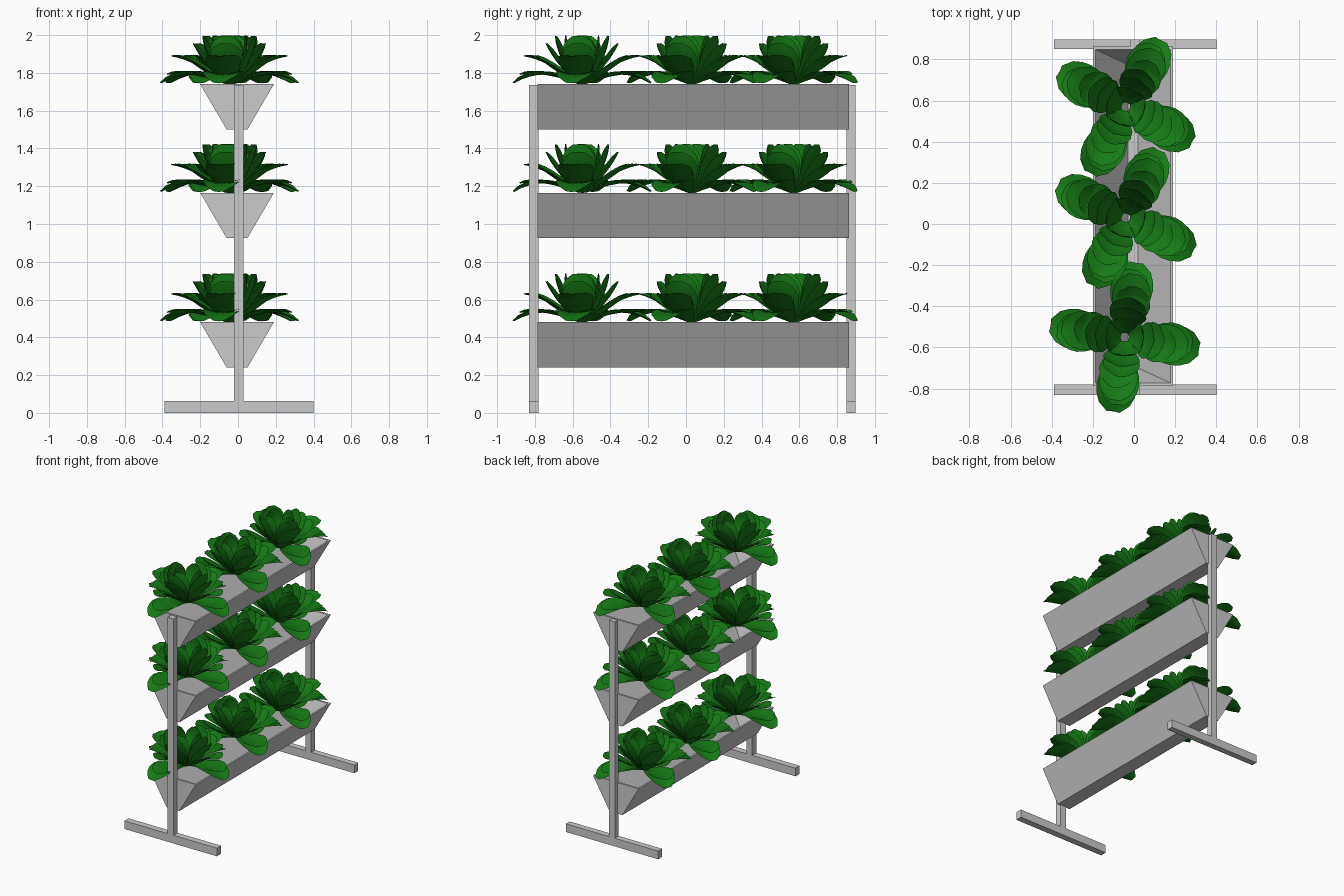
import bpy, bmesh, math
from mathutils import Vector

if "Cube" in bpy.data.objects:
    bpy.data.objects.remove(bpy.data.objects["Cube"])

green = bpy.data.materials.new("leaf_green")
green.diffuse_color = (0.008, 0.2, 0.008, 1)
green.use_nodes = True
green.node_tree.nodes["Principled BSDF"].inputs["Base Color"].default_value = green.diffuse_color


def finish(bm, name, mat=None):
    me = bpy.data.meshes.new(name)
    bm.to_mesh(me)
    bm.free()
    ob = bpy.data.objects.new(name, me)
    bpy.context.collection.objects.link(ob)
    if mat:
        me.materials.append(mat)
    return ob


def box(name, x0, x1, y0, y1, z0, z1):
    bm = bmesh.new()
    bmesh.ops.create_cube(bm, size=1)
    for v in bm.verts:
        v.co = ((x0 + x1) / 2 + v.co.x * (x1 - x0),
                (y0 + y1) / 2 + v.co.y * (y1 - y0),
                (z0 + z1) / 2 + v.co.z * (z1 - z0))
    return finish(bm, name)


# Stand: two upright posts, each on a cross foot
for side, y0, y1 in (("front", -0.83, -0.78), ("back", 0.85, 0.897)):
    box(side + "_post", -0.02, 0.03, y0, y1, 0.06, 1.735)
    box(side + "_foot", -0.39, 0.40, y0, y1, 0, 0.063)


# Trough: hollow tapered planter, built from four stacked rectangular rings
def trough(name, z):
    bm = bmesh.new()
    rings = [(-0.06, 0.05, -0.787, 0.863, 0),
             (-0.20, 0.19, -0.787, 0.863, 0.24),
             (-0.187, 0.177, -0.772, 0.848, 0.24),
             (-0.03, 0.02, -0.70, 0.775, 0.03)]
    loops = [[bm.verts.new((x, y, z + h)) for x, y in
              ((x0, y0), (x1, y0), (x1, y1), (x0, y1))]
             for x0, x1, y0, y1, h in rings]
    for a, b in zip(loops, loops[1:]):
        for i in range(4):
            j = (i + 1) % 4
            bm.faces.new((a[i], a[j], b[j], b[i]))
    bm.faces.new(loops[0][::-1])
    bm.faces.new(loops[-1])
    return finish(bm, name)


WIDTHS = (0.05, 0.08, 0.115, 0.15, 0.178, 0.19, 0.178, 0.145, 0.06)


# Leaf: cupped sheet swept along a quadratic curve in the (radius, height) plane
def leaf(bm, angle, root, ctrl, tip, wide):
    out = Vector((math.cos(angle), math.sin(angle), 0))
    side = Vector((-out.y, out.x, 0))
    p0, p1, p2 = Vector(root), Vector(ctrl), Vector(tip)
    rows = []
    n = len(WIDTHS) - 1
    for k, w in enumerate(WIDTHS):
        t = k / n
        p = p0 * (1 - t) ** 2 + p1 * 2 * t * (1 - t) + p2 * t * t
        d = ((p1 - p0) * (1 - t) + (p2 - p1) * t).normalized()
        normal = out * -d.y + Vector((0, 0, d.x))
        centre = out * p.x + Vector((0, 0, p.y))
        rows.append([bm.verts.new(centre + side * (s * w * wide / 2)
                                  + normal * (0.018 * s * s * w / 0.19))
                     for s in (-1, -0.5, 0, 0.5, 1)])
    for a, b in zip(rows, rows[1:]):
        for i in range(4):
            bm.faces.new((a[i], b[i], b[i + 1], a[i + 1]))


# Leaf layers, outermost first: root, control, tip, width factor, extra turn
LAYERS = [((0.02, 0.0), (0.20, 0.10), (0.365, 0.005), 1.05, 0),
          ((0.02, 0.0), (0.20, 0.07), (0.33, 0.05), 1.0, 3),
          ((0.02, 0.0), (0.19, 0.13), (0.31, 0.147), 1.0, 0),
          ((0.02, 0.0), (0.15, 0.07), (0.25, 0.15), 0.95, -3),
          ((0.02, 0.0), (0.14, 0.10), (0.195, 0.215), 0.95, 2),
          ((0.02, 0.0), (0.13, 0.13), (0.145, 0.255), 0.95, 0),
          ((0.02, 0.0), (0.11, 0.13), (0.09, 0.258), 0.8, 8)]


def plant(name, x, y, z, turn):
    bm = bmesh.new()
    for root, ctrl, tip, wide, extra in LAYERS:
        for q in range(4):
            leaf(bm, math.radians(turn + extra + 90 * q), root, ctrl, tip, wide)
    for f in bm.faces:
        f.smooth = True
    finish(bm, name, green).location = (x, y, z)


# Three tiers, each with three leafy plants
for tier, z in (("lower", 0.24), ("middle", 0.925), ("upper", 1.50)):
    trough(tier + "_trough", z)
    for i, (x, y, turn) in enumerate(((-0.045, -0.55, -9), (-0.04, 0.03, -26),
                                      (-0.04, 0.57, -28))):
        plant(f"{tier}_plant_{i + 1}", x, y, z + 0.24, turn)
